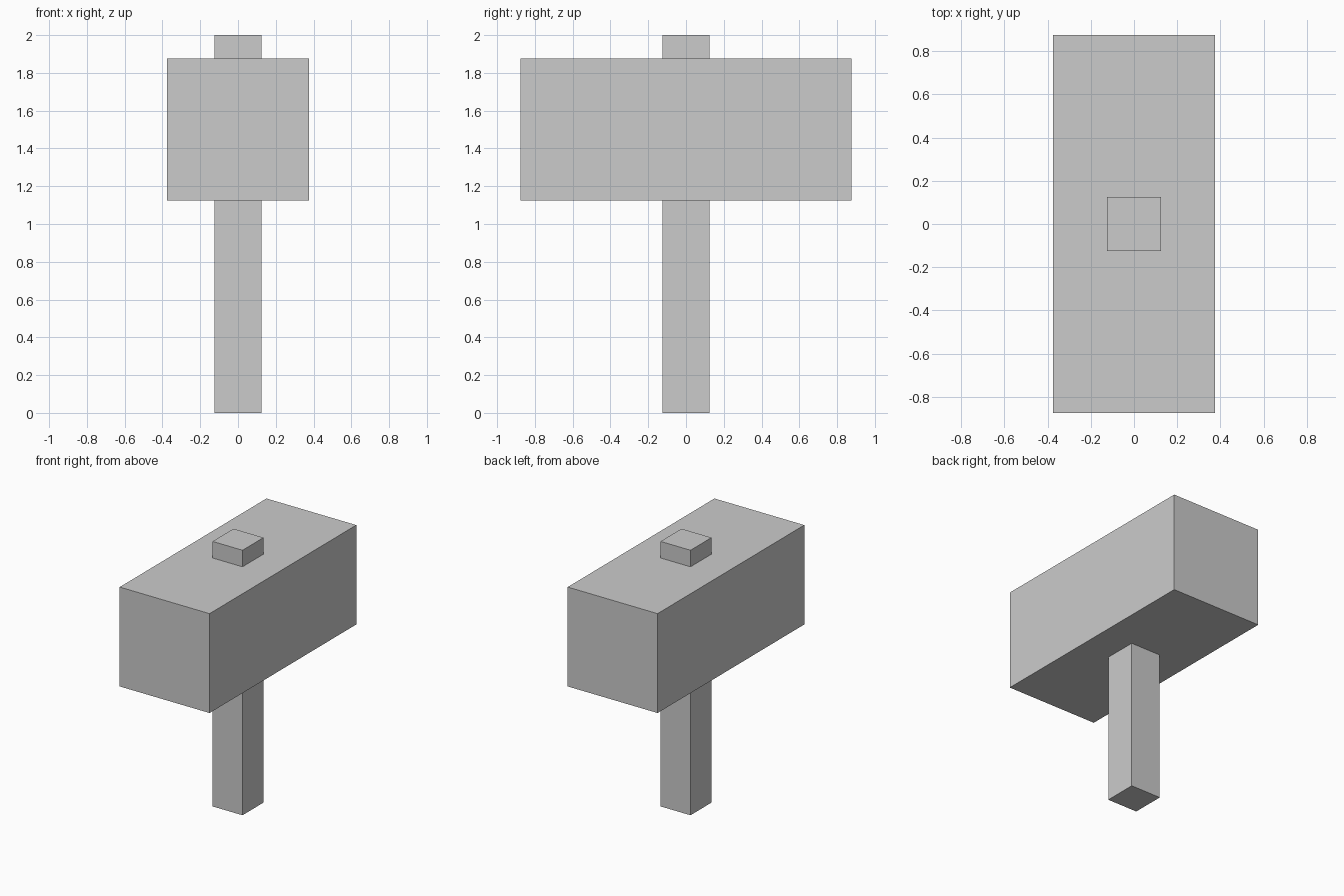
import bpy

if "Cube" in bpy.data.objects:
    bpy.data.objects.remove(bpy.data.objects["Cube"])


def box(name, size, z_min):
    """Flat-shaded box centred on the z axis, with its base at z_min."""
    bpy.ops.mesh.primitive_cube_add(size=1, location=(0, 0, z_min + size[2] / 2))
    obj = bpy.context.object
    obj.name = name
    obj.scale = size
    bpy.ops.object.transform_apply(location=False, rotation=False, scale=True)
    return obj


# Square handle running through the head and out of its top
box("handle", (0.25, 0.25, 2.0), 0.0)

# Heavy block head, long from front to back
box("head", (0.75, 1.75, 0.75), 1.125)
